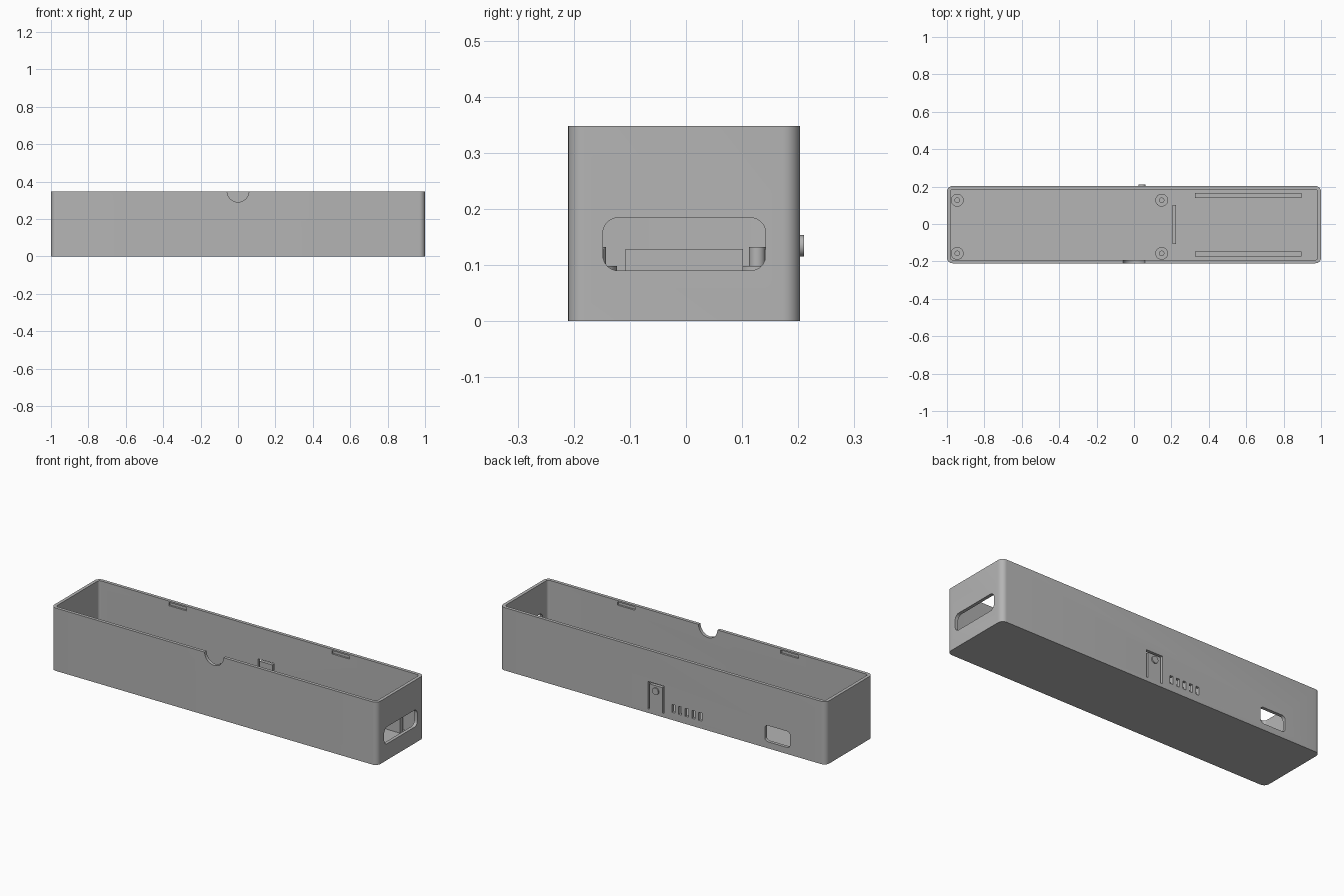
import bpy, bmesh, math
from mathutils import Vector

cube = bpy.data.objects.get("Cube")
if cube:
    bpy.data.objects.remove(cube, do_unlink=True)

grey = bpy.data.materials.new("plain grey")
grey.use_nodes = True
COLOUR = (0.46, 0.46, 0.46, 1)
grey.diffuse_color = COLOUR
grey.node_tree.nodes["Principled BSDF"].inputs["Base Color"].default_value = COLOUR

# Case dimensions
BACK, FRONT, TOP = 0.203, -0.21, 0.348
WALL, FLOOR = 0.018, 0.02
PLACE = {"x": lambda u, v, d: (d, u, v),
         "y": lambda u, v, d: (u, d, v),
         "z": lambda u, v, d: (u, v, d)}


def prism(name, u, v, d, axis="z", r=0.0, steps=8):
    """Rounded rectangle u by v, extruded over the range d along an axis."""
    outline = []
    if r:
        corners = [(u[1] - r, v[1] - r), (u[0] + r, v[1] - r),
                   (u[0] + r, v[0] + r), (u[1] - r, v[0] + r)]
        for i, (cu, cv) in enumerate(corners):
            for k in range(steps + 1):
                a = (i + k / steps) * math.pi / 2
                outline.append((cu + r * math.cos(a), cv + r * math.sin(a)))
    else:
        outline = [(u[1], v[1]), (u[0], v[1]), (u[0], v[0]), (u[1], v[0])]
    bm = bmesh.new()
    base = bm.faces.new([bm.verts.new(PLACE[axis](a, b, d[0])) for a, b in outline])
    ext = bmesh.ops.extrude_face_region(bm, geom=[base])
    moved = [g for g in ext["geom"] if isinstance(g, bmesh.types.BMVert)]
    bmesh.ops.translate(bm, verts=moved, vec=Vector(PLACE[axis](0, 0, d[1] - d[0])))
    bmesh.ops.remove_doubles(bm, verts=bm.verts, dist=1e-5)
    bmesh.ops.recalc_face_normals(bm, faces=bm.faces)
    mesh = bpy.data.meshes.new(name)
    bm.to_mesh(mesh)
    bm.free()
    obj = bpy.data.objects.new(name, mesh)
    bpy.context.collection.objects.link(obj)
    mesh.materials.append(grey)
    return obj


def disc(name, cu, cv, r, d, axis="z"):
    """Cylinder: a rounded square whose corners meet."""
    return prism(name, (cu - r, cu + r), (cv - r, cv + r), d, axis, r)


def cut(target, cutter):
    bpy.context.view_layer.objects.active = target
    mod = target.modifiers.new("cut", "BOOLEAN")
    mod.operation, mod.solver, mod.object = "DIFFERENCE", "EXACT", cutter
    bpy.ops.object.modifier_apply(modifier=mod.name)
    bpy.data.objects.remove(cutter, do_unlink=True)


# Open case with rounded upright corners
case = prism("case", (-1, 1), (FRONT, BACK), (0, TOP), r=0.03)
cut(case, prism("cavity", (WALL - 1, 1 - WALL), (FRONT + WALL, BACK - WALL),
                (FLOOR, TOP + 0.1), r=0.014))

# Half-round finger notch in the front rim
cut(case, disc("notch", 0, TOP, 0.058, (FRONT - 0.05, FRONT + 0.05), "y"))

# Openings in the end wall and the back wall
cut(case, prism("end_opening", (-0.148, 0.142), (0.09, 0.184), (0.95, 1.05), "x", 0.027))
through_back = (BACK - 0.05, BACK + 0.05)
cut(case, prism("port_opening", (-0.78, -0.625), (0.036, 0.126), through_back, "y", 0.02))
for i in range(5):
    x = -0.065 - 0.041 * i
    cut(case, prism("indicator_slot", (x - 0.01, x + 0.01), (0.042, 0.086),
                    through_back, "y"))

# U-shaped gap that frees the springy button tongue
BX, gap = 0.042, 0.011
for u, v in [((BX - 0.05, BX - 0.05 + gap), (0.022, 0.174)),
             ((BX + 0.05 - gap, BX + 0.05), (0.022, 0.174)),
             ((BX - 0.05, BX + 0.05), (0.174 - gap, 0.174))]:
    cut(case, prism("tongue_gap", u, v, through_back, "y"))

# Shallow snap recesses under the rim, inside both long walls
for x in (-0.5, 0.5):
    for y in (FRONT + WALL, BACK - WALL):
        cut(case, prism("snap_recess", (x - 0.054, x + 0.054), (0.322, 0.34),
                        (y - 0.01, y + 0.01), "y"))

parts = [case]

# Push button on the tongue
parts.append(disc("button", BX, 0.134, 0.019, (BACK - WALL, 0.21), "y"))

# Circuit board posts with locating pins
for x in (-0.945, 0.148):
    for y in (-0.157, 0.127):
        parts.append(disc("board_post", x, y, 0.034, (FLOOR - 0.005, 0.098)))
        parts.append(disc("locating_pin", x, y, 0.0145, (0.09, 0.132)))

# Battery rails and cross stop
for y in ((-0.174, -0.147), (0.14, 0.167)):
    parts.append(prism("battery_rail", (0.325, 0.896), y, (FLOOR - 0.005, 0.128)))
parts.append(prism("cross_stop", (0.206, 0.225), (-0.108, 0.102), (FLOOR - 0.005, 0.128)))

# Smooth the rounded surfaces and keep the edges sharp
bpy.ops.object.select_all(action="DESELECT")
for p in parts:
    p.select_set(True)
bpy.context.view_layer.objects.active = case
bpy.ops.object.shade_smooth_by_angle(angle=math.radians(30))
